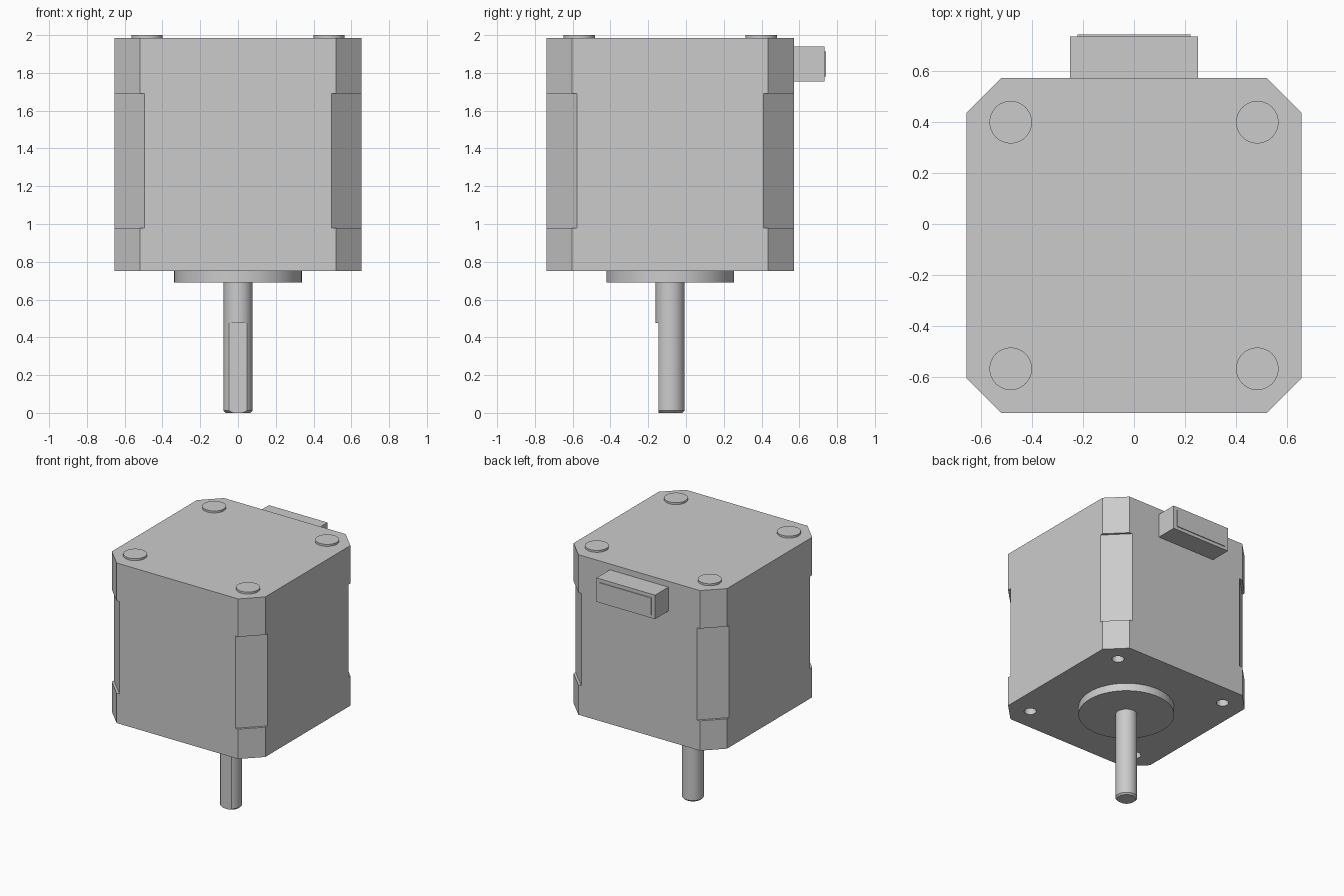
import bpy, bmesh, math
from mathutils import Matrix

if "Cube" in bpy.data.objects:
    bpy.data.objects.remove(bpy.data.objects["Cube"])

CY = -0.084      # motor axis in y
W = 0.655        # half width of the body
HOLE = 0.482     # screw spacing from the axis

grey = bpy.data.materials.new("motor grey")
grey.diffuse_color = (0.6, 0.6, 0.6, 1)
grey.use_nodes = True
grey.node_tree.nodes["Principled BSDF"].inputs["Base Color"].default_value = grey.diffuse_color


def finish(name, bm, smooth=False):
    bmesh.ops.recalc_face_normals(bm, faces=bm.faces[:])
    me = bpy.data.meshes.new(name)
    bm.to_mesh(me)
    bm.free()
    me.materials.append(grey)
    ob = bpy.data.objects.new(name, me)
    bpy.context.collection.objects.link(ob)
    if smooth:
        shade(ob)
    return ob


def shade(ob):
    bpy.ops.object.select_all(action='DESELECT')
    ob.select_set(True)
    bpy.context.view_layer.objects.active = ob
    bpy.ops.object.shade_smooth_by_angle(angle=math.radians(30))


def prism(name, outline, z0, z1):
    bm = bmesh.new()
    face = bm.faces.new([bm.verts.new((x, y, z0)) for x, y in outline])
    ext = bmesh.ops.extrude_face_region(bm, geom=[face])
    top = [v for v in ext["geom"] if isinstance(v, bmesh.types.BMVert)]
    bmesh.ops.translate(bm, verts=top, vec=(0, 0, z1 - z0))
    return finish(name, bm)


def box(name, lo, hi):
    return prism(name, [(lo[0], lo[1]), (hi[0], lo[1]), (hi[0], hi[1]), (lo[0], hi[1])], lo[2], hi[2])


def cylinder(name, x, y, r, z0, z1, sides=48, chamfer=0):
    bm = bmesh.new()
    rings = [(r - chamfer, z0), (r, z0 + chamfer), (r, z1)] if chamfer else [(r, z0), (r, z1)]
    loops = [[bm.verts.new((x + q * math.cos(2 * math.pi * i / sides),
                            y + q * math.sin(2 * math.pi * i / sides), z))
              for i in range(sides)] for q, z in rings]
    for a, b in zip(loops, loops[1:]):
        for i in range(sides):
            j = (i + 1) % sides
            bm.faces.new((a[i], a[j], b[j], b[i]))
    bm.faces.new(loops[0][::-1])
    bm.faces.new(loops[-1])
    return finish(name, bm, True)


def cut(target, cutter):
    mod = target.modifiers.new("cut", 'BOOLEAN')
    mod.operation = 'DIFFERENCE'
    mod.solver = 'EXACT'
    mod.object = cutter
    bpy.context.view_layer.objects.active = target
    bpy.ops.object.modifier_apply(modifier=mod.name)
    bpy.data.objects.remove(cutter)


# Body: square block with chamfered corners
k = W - 0.136
body = prism("motor_body", [(x, y + CY) for x, y in
             [(-k, -W), (k, -W), (W, -k), (W, k), (k, W), (-k, W), (-W, k), (-W, -k)]], 0.75, 1.985)

corners = [(sx, sy) for sx in (-1, 1) for sy in (-1, 1)]
for sx, sy in corners:
    # Deeper chamfer along the middle of each corner
    d = 0.161 / math.sqrt(2)
    notch = box("corner_notch_cutter", (-d, -0.3, 0.98), (d, 0.3, 1.692))
    notch.data.transform(Matrix.Translation((sx * W, CY + sy * W, 0))
                         @ Matrix.Rotation(math.atan2(sy, sx), 4, 'Z'))
    cut(body, notch)
    # Screw hole underneath and screw head on top
    cut(body, cylinder("hole_cutter", sx * HOLE, CY + sy * HOLE, 0.043, 0.7, 0.87, 32))
    cylinder("screw_head", sx * HOLE, CY + sy * HOLE, 0.083, 1.98, 2.0)
shade(body)

# Round pilot flange and output shaft with a flat on its front
cylinder("pilot_flange", 0, CY, 0.338, 0.69, 0.75, 64)
shaft = cylinder("shaft", 0, CY, 0.077, 0, 0.69, 48, 0.012)
cut(shaft, box("flat_cutter", (-0.2, CY - 0.2, -0.1), (0.2, CY - 0.061, 0.475)))
shade(shaft)

# Cable socket on the back with a thin raised face
box("socket", (-0.25, 0.56, 1.755), (0.25, 0.734, 1.94))
box("socket_face", (-0.22, 0.73, 1.78), (0.22, 0.74, 1.912))
